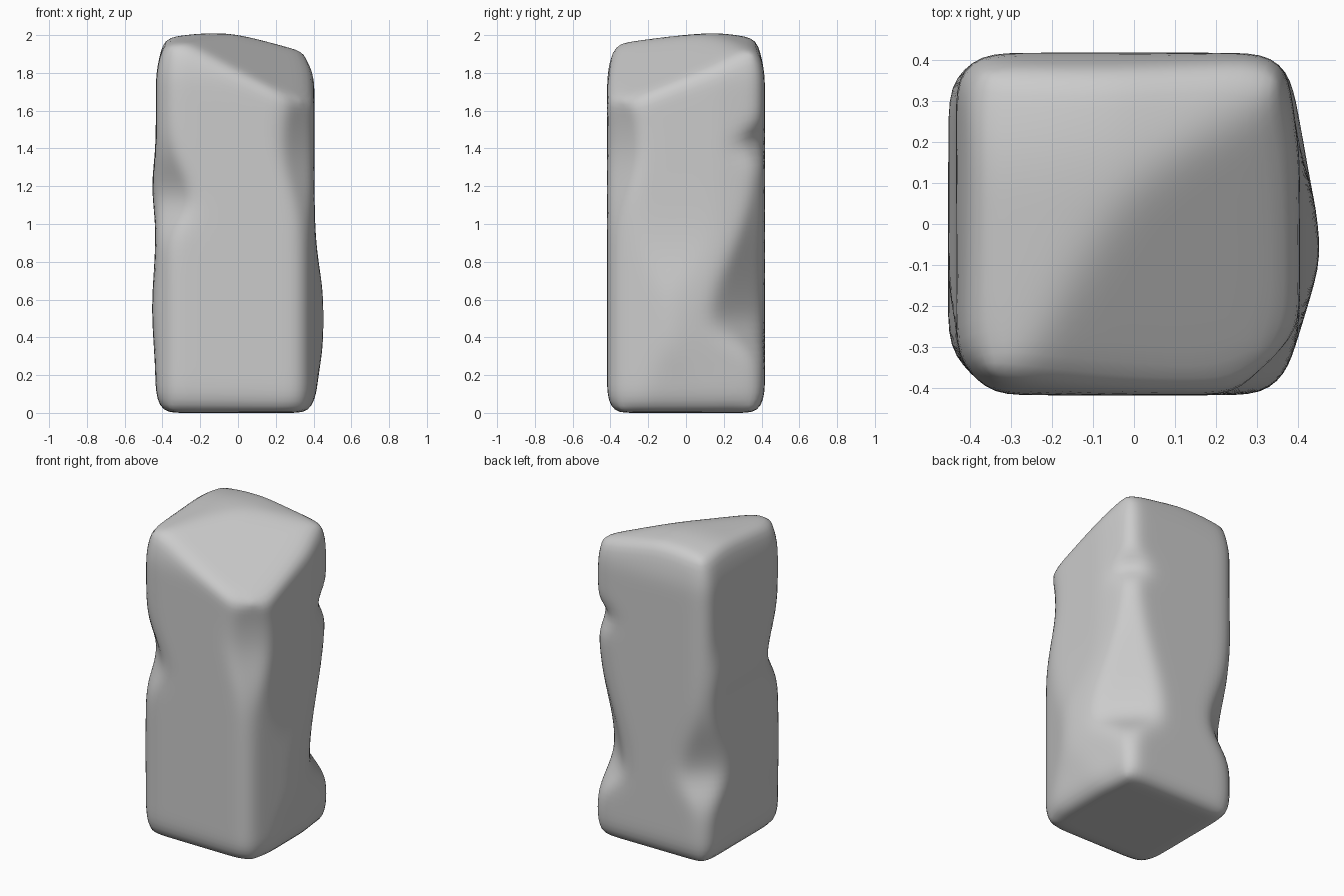
import bpy, bmesh
from math import cos, sin, exp, radians
from mathutils import Vector

cube = bpy.data.objects.get("Cube")
if cube:
    bpy.data.objects.remove(cube)


def swell(height, below, above, amount):
    """A soft bulge, or a dent if amount is negative, fading below and above."""
    def offset(z):
        spread = below if z < height else above
        return amount * exp(-((z - height) / spread) ** 2)
    return offset


# Faces of the pillar: facing angle -> distance from the axis, then swellings
hip = swell(.5, .3, .3, .06)
wedge = swell(.5, .3, .3, .02)
left_hip = swell(.55, .25, .25, .02)
left_shoulder = swell(1.2, .15, .15, .02)
FACES = {
    0: (.405, [hip]),
    8: (.425, [wedge]),
    -17: (.464, []),
    90: (.418, []),
    180: (.435, [left_hip, left_shoulder]),
    270: (.418, []),
}

# Worn and chipped corners, given the same way
back_hollow = swell(.49, .13, .5, -.135)
back_crease = swell(1.43, .05, .05, -.085)
front_wear = swell(1.4, .25, .4, -.065)
front_notch = swell(1.13, .13, .2, -.08)
side_hollow = swell(.57, .14, .3, -.09)
CORNERS = {
    45: (.53, [back_hollow, back_crease]),
    -45: (.52, [front_wear]),
    -135: (.54, [front_notch]),
    130: (.558, [side_hollow]),
}


def distance(base, swellings, z):
    taper = .22 * max(0, z - 1.8) + .4 * max(0, .08 - z)
    return base - taper + sum(offset(z) for offset in swellings)


def section(p, z):
    """Map a point of the unit square onto the pillar's outline at height z."""
    t = max(abs(p.x), abs(p.y))
    if t < 1e-6:
        return 0, 0
    u = Vector((p.x, p.y)).normalized()
    reach = []
    for angle, (base, swellings) in (FACES | CORNERS).items():
        facing = u.x * cos(radians(angle)) + u.y * sin(radians(angle))
        if facing > .05:
            reach.append(distance(base, swellings, z) / facing)
    return t * min(reach) * u.x, t * min(reach) * u.y


def top_height(x, y):
    """The gently crowned top, cut by a slanting break at one corner."""
    crown = 2.01 - .17 * max(0, x + .05) - .08 * max(0, .1 - y)
    crown -= .15 * max(0, y - .2) + .12 * max(0, -.2 - x)
    slant = 1.92 - .5 * (x + .22) + .4 * (y + .4)
    return min(crown, slant)


# Evenly sliced block
bm = bmesh.new()
bmesh.ops.create_cube(bm, size=2)
for axis, count in enumerate((24, 24, 54)):
    normal = Vector((0, 0, 0))
    normal[axis] = 1
    for i in range(1, count):
        bmesh.ops.bisect_plane(bm, geom=bm.verts[:] + bm.edges[:] + bm.faces[:],
                               plane_co=normal * (2 * i / count - 1), plane_no=normal)

# Carve the block, then wear its edges round
for v in bm.verts:
    level = (v.co.z + 1) / 2
    x, y = section(v.co, 2 * level)
    x, y = section(v.co, level * top_height(x, y))
    v.co = (x, y, level * top_height(x, y))
for _ in range(8):
    bmesh.ops.smooth_vert(bm, verts=bm.verts[:], factor=.5,
                          use_axis_x=True, use_axis_y=True, use_axis_z=True)
bmesh.ops.recalc_face_normals(bm, faces=bm.faces[:])

mesh = bpy.data.meshes.new("rock_pillar")
bm.to_mesh(mesh)
bm.free()
rock = bpy.data.objects.new("rock_pillar", mesh)
bpy.context.collection.objects.link(rock)
mesh.polygons.foreach_set("use_smooth", [True] * len(mesh.polygons))

# Stone colour
grey = (.6, .6, .6, 1)
stone = bpy.data.materials.new("grey_stone")
stone.use_nodes = True
stone.diffuse_color = grey
stone.node_tree.nodes["Principled BSDF"].inputs["Base Color"].default_value = grey
mesh.materials.append(stone)
